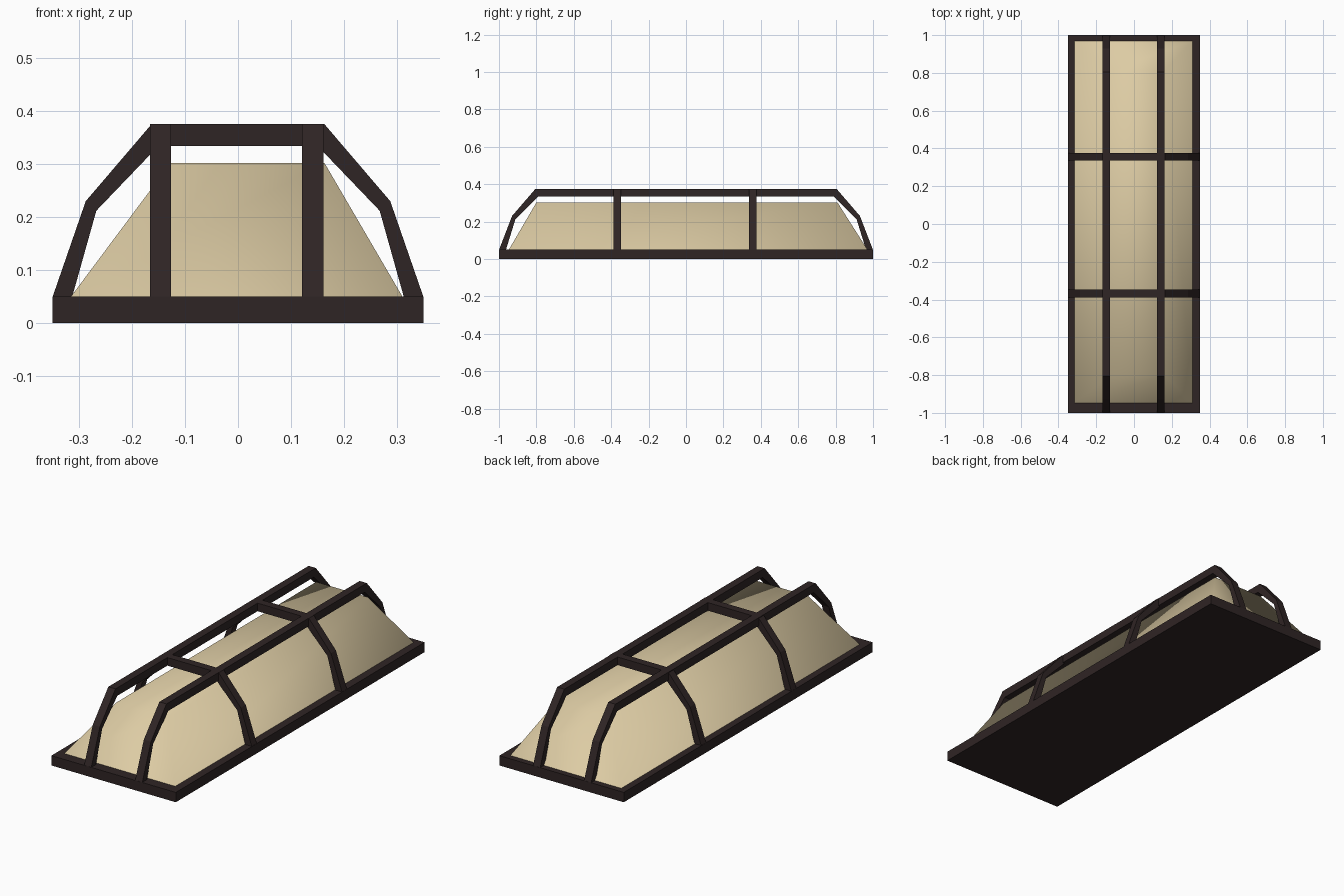
import bpy

if "Cube" in bpy.data.objects:
    bpy.data.objects.remove(bpy.data.objects["Cube"])


def material(name, rgb):
    m = bpy.data.materials.new(name)
    m.diffuse_color = (*rgb, 1)
    m.use_nodes = True
    m.node_tree.nodes["Principled BSDF"].inputs["Base Color"].default_value = m.diffuse_color
    return m


dark = material("dark_brown_frame", (0.028, 0.018, 0.018))
cream = material("cream_glass", (0.72, 0.60, 0.37))


def make(name, verts, faces, mat):
    me = bpy.data.meshes.new(name)
    me.from_pydata(verts, [], faces)
    me.materials.append(mat)
    ob = bpy.data.objects.new(name, me)
    bpy.context.collection.objects.link(ob)
    return ob


def frustum(name, bottom, top, z0, z1, mat, closed=True):
    """Tapered box from two (x0, x1, y0, y1) rectangles."""
    verts = [(r[i], r[j], z) for r, z in ((bottom, z0), (top, z1))
             for i, j in ((0, 2), (1, 2), (1, 3), (0, 3))]
    faces = [(i, (i + 1) % 4, (i + 1) % 4 + 4, i + 4) for i in range(4)]
    faces.append((4, 5, 6, 7))
    if closed:
        faces.append((3, 2, 1, 0))
    return make(name, verts, faces, mat)


def arch(name, outer, inner, lo, hi, along_y):
    """Bent bar: a band between two polylines, extruded from lo to hi."""
    n = len(outer)
    verts = []
    for t, (profile) in ((lo, outer), (lo, inner), (hi, outer), (hi, inner)):
        verts += [(t, a, z) if along_y else (a, t, z) for a, z in profile]
    o0, i0, o1, i1 = 0, n, 2 * n, 3 * n
    faces = [(o0, i0, i1, o1), (n - 1 + o0, n - 1 + o1, n - 1 + i1, n - 1 + i0)]
    for k in range(n - 1):
        faces += [(o0 + k, o0 + k + 1, i0 + k + 1, i0 + k),
                  (o1 + k, i1 + k, i1 + k + 1, o1 + k + 1),
                  (o0 + k, o1 + k, o1 + k + 1, o0 + k + 1),
                  (i0 + k, i0 + k + 1, i1 + k + 1, i1 + k)]
    if not along_y:
        faces = [f[::-1] for f in faces]
    # face direction: outer strip must point away from the centre
    faces = [f[::-1] for f in faces]
    ob = make(name, verts, faces, dark)
    import bmesh
    bm = bmesh.new()
    bm.from_mesh(ob.data)
    bmesh.ops.recalc_face_normals(bm, faces=bm.faces)
    bm.to_mesh(ob.data)
    bm.free()
    return ob


def mirrored(half):
    return half + [(-a, z) for a, z in reversed(half)]


# base slab
slab = (-0.35, 0.35, -1, 1)
frustum("base_slab", slab, slab, 0, 0.05, dark)

# softly shaded glass hood
hood = frustum("glass_hood", (-0.315, 0.31, -0.947, 0.97),
               (-0.127, 0.163, -0.80, 0.81), 0.05, 0.302, cream, closed=False)
for p in hood.data.polygons:
    p.use_smooth = True

# long bars running front to back
long_out = mirrored([(-1.0, 0.048), (-0.93, 0.23), (-0.805, 0.375)])
long_in = mirrored([(-0.963, 0.048), (-0.912, 0.213), (-0.79, 0.334)])
for side, x0 in (("left", -0.166), ("right", 0.121)):
    arch("long_bar_" + side, long_out, long_in, x0, x0 + 0.04, True)

# cross hoops
hoop_out = mirrored([(-0.35, 0.048), (-0.287, 0.23), (-0.163, 0.375)])
hoop_in = mirrored([(-0.313, 0.048), (-0.267, 0.212), (-0.15, 0.334)])
for side, y0 in (("front", -0.388), ("back", 0.337)):
    arch("cross_hoop_" + side, hoop_out, hoop_in, y0, y0 + 0.04, False)
